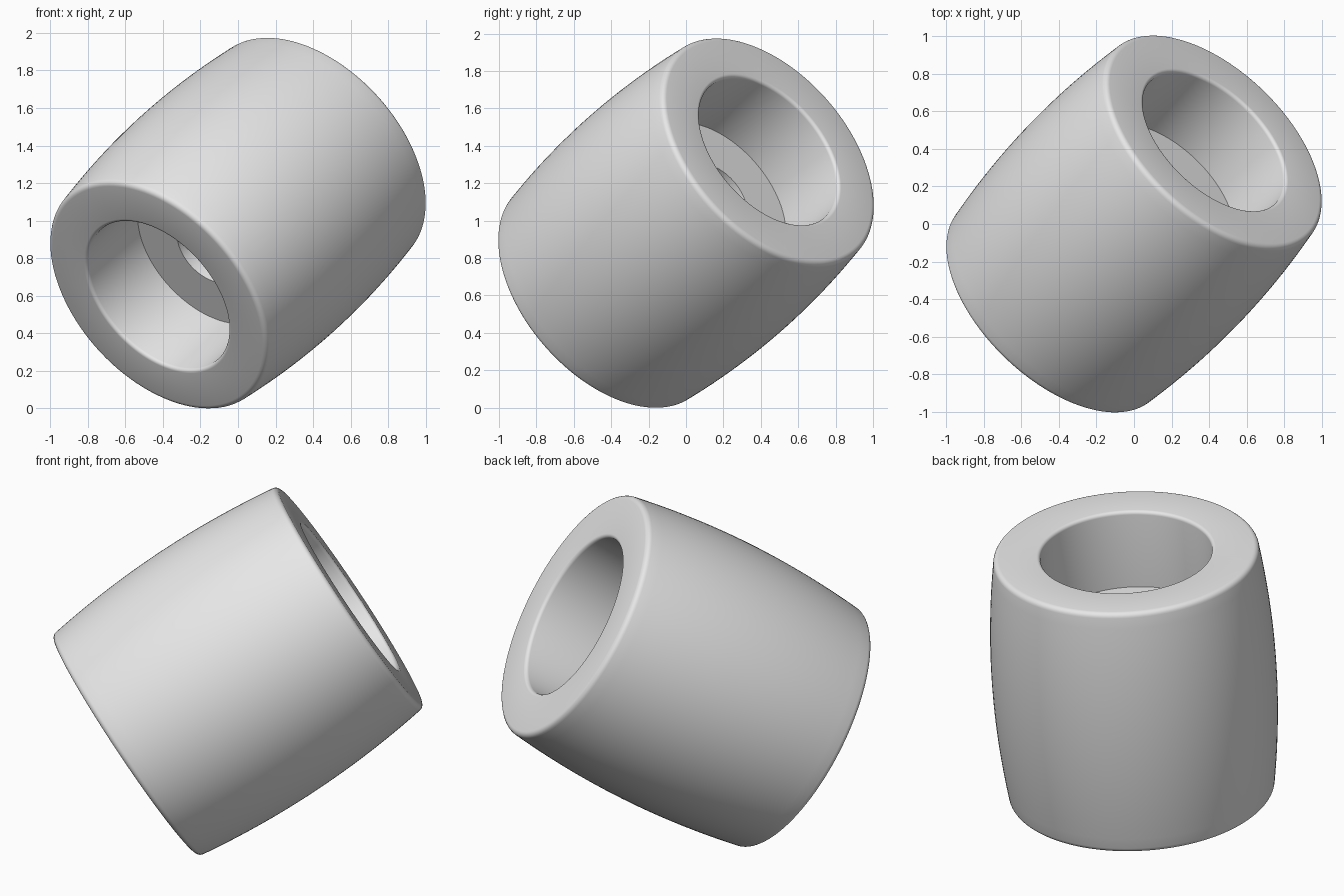
import bpy, bmesh
from math import sin, cos, pi, radians
from mathutils import Vector

cube = bpy.data.objects.get("Cube")
if cube:
    bpy.data.objects.remove(cube, do_unlink=True)

HALF = 0.73            # half length along the bead's axis
END_R, MID_R = 0.72, 0.77
BORE_R, STEP = 0.465, 0.27
HOLE_R = 0.205
OUT_BEVEL, IN_BEVEL = 0.03, 0.02
AXIS = Vector((0.588, 0.609, 0.533))


def arc(cx, cz, r, start, end, steps=5):
    """Rounded corner as (radius, height) points."""
    angles = [start + (end - start) * i / steps for i in range(steps + 1)]
    return [(cx + r * cos(a), cz + r * sin(a)) for a in angles]


# Half profile: bulging wall, rounded rims, wide bore, step, narrow hole
top = HALF - OUT_BEVEL
half = []
for i in range(12):
    z = top * i / 12
    half.append((MID_R - (MID_R - END_R) * (z / top) ** 2, z))
half += arc(END_R - OUT_BEVEL, top, OUT_BEVEL, radians(5), pi / 2)
half += arc(BORE_R + IN_BEVEL, HALF - IN_BEVEL, IN_BEVEL, pi / 2, pi)
half += [(BORE_R, STEP), (HOLE_R, STEP)]

# Mirror to the other end and close the loop
profile = half + [(r, -z) for r, z in reversed(half[1:])]

bm = bmesh.new()
verts = [bm.verts.new((r, 0, z)) for r, z in profile]
edges = [bm.edges.new((v, verts[i - 1])) for i, v in enumerate(verts)]
bmesh.ops.spin(bm, geom=verts + edges, cent=(0, 0, 0), axis=(0, 0, 1),
               angle=2 * pi, steps=128, use_merge=False)
bmesh.ops.remove_doubles(bm, verts=bm.verts, dist=0.0005)
bmesh.ops.recalc_face_normals(bm, faces=bm.faces)

# Tilt the bead and rest it on the ground
tilt = AXIS.to_track_quat('Z', 'Y').to_matrix()
bmesh.ops.rotate(bm, verts=bm.verts, cent=(0, 0, 0), matrix=tilt)
low = min(v.co.z for v in bm.verts)
bmesh.ops.translate(bm, verts=bm.verts, vec=(0, 0, -low))

mesh = bpy.data.meshes.new("barrel_bead")
bm.to_mesh(mesh)
bm.free()
bead = bpy.data.objects.new("barrel_bead", mesh)
bpy.context.collection.objects.link(bead)

# Plain grey material
grey = bpy.data.materials.new("light_grey")
grey.use_nodes = True
colour = (0.8, 0.8, 0.8, 1)
grey.diffuse_color = colour
for node in grey.node_tree.nodes:
    if node.type == 'BSDF_PRINCIPLED':
        node.inputs["Base Color"].default_value = colour
mesh.materials.append(grey)

# Smooth wall with crisp step edges
bpy.ops.object.select_all(action='DESELECT')
bead.select_set(True)
bpy.context.view_layer.objects.active = bead
bpy.ops.object.shade_smooth_by_angle(angle=radians(35))
